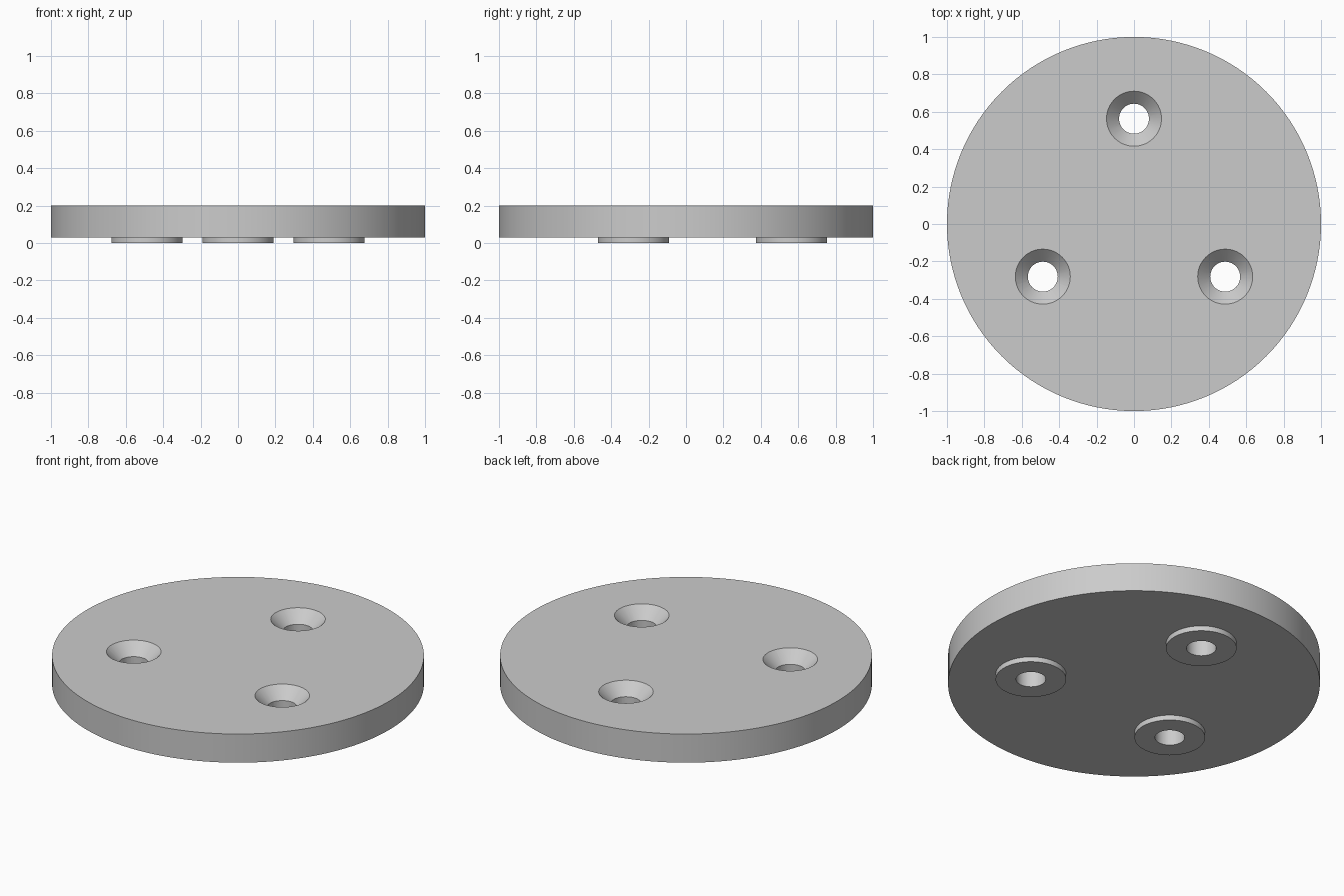
import bpy
import math

cube = bpy.data.objects.get("Cube")
if cube:
    bpy.data.objects.remove(cube)

TOP, UNDER = 0.2, 0.03
RING = 0.563            # distance of the holes from the centre
BOSS_R, SINK_R, HOLE_R = 0.19, 0.147, 0.08

grey = bpy.data.materials.new("light grey")
grey.use_nodes = True
colour = (0.6, 0.6, 0.6, 1)
grey.diffuse_color = colour
grey.node_tree.nodes["Principled BSDF"].inputs["Base Color"].default_value = colour


def cone(name, x, y, z0, z1, r0, r1, sides=64):
    bpy.ops.mesh.primitive_cone_add(vertices=sides, radius1=r0, radius2=r1,
                                    depth=z1 - z0, location=(x, y, (z0 + z1) / 2))
    obj = bpy.context.object
    obj.name = name
    obj.data.materials.append(grey)
    return obj


def boolean(target, tool, operation):
    mod = target.modifiers.new(operation.title(), "BOOLEAN")
    mod.operation = operation
    mod.solver = "EXACT"
    mod.object = tool
    bpy.context.view_layer.objects.active = target
    bpy.ops.object.modifier_apply(modifier=mod.name)
    bpy.data.objects.remove(tool)


# Round plate
plate = cone("round_plate", 0, 0, UNDER, TOP, 1, 1, 128)

# Three bosses below, each with a countersunk through hole
for i in range(3):
    angle = math.radians(90 + 120 * i)
    x, y = RING * math.cos(angle), RING * math.sin(angle)
    boolean(plate, cone("boss", x, y, 0, UNDER + 0.05, BOSS_R, BOSS_R), "UNION")
    boolean(plate, cone("hole_cutter", x, y, -0.1, TOP + 0.1, HOLE_R, HOLE_R), "DIFFERENCE")
    # 45 degree countersink, extended slightly past the top face
    depth, extra = SINK_R - HOLE_R, 0.02
    boolean(plate, cone("countersink_cutter", x, y, TOP - depth - extra, TOP + extra,
                        HOLE_R - extra, SINK_R + extra), "DIFFERENCE")

# Smooth round walls with crisp edges
bpy.ops.object.select_all(action="DESELECT")
plate.select_set(True)
bpy.context.view_layer.objects.active = plate
bpy.ops.object.shade_smooth_by_angle(angle=math.radians(30))
